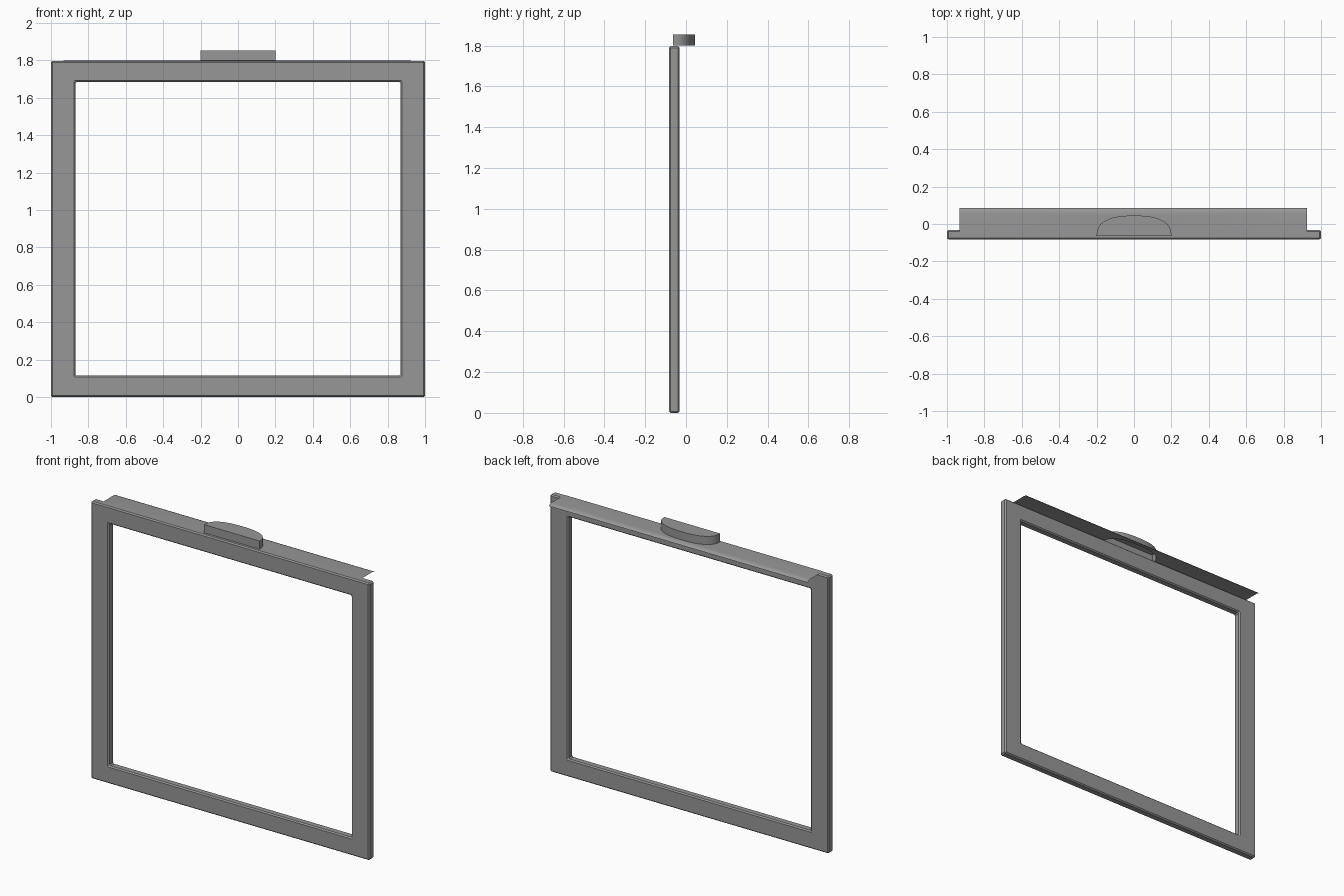
import bpy, bmesh, math

if "Cube" in bpy.data.objects:
    bpy.data.objects.remove(bpy.data.objects["Cube"])

# Dark grey finish shared by all parts
dark_grey = bpy.data.materials.new("dark_grey")
dark_grey.diffuse_color = (0.31, 0.31, 0.31, 1.0)
dark_grey.use_nodes = True
dark_grey.node_tree.nodes["Principled BSDF"].inputs["Base Color"].default_value = dark_grey.diffuse_color


def make_object(name, bm, smooth_angle=35):
    mesh = bpy.data.meshes.new(name)
    bm.to_mesh(mesh)
    bm.free()
    mesh.materials.append(dark_grey)
    obj = bpy.data.objects.new(name, mesh)
    bpy.context.collection.objects.link(obj)
    bpy.ops.object.select_all(action='DESELECT')
    obj.select_set(True)
    bpy.context.view_layer.objects.active = obj
    if smooth_angle:
        bpy.ops.object.shade_smooth_by_angle(angle=math.radians(smooth_angle))
    return obj


def loop_edges(bm, verts):
    return [bm.edges.new((a, b)) for a, b in zip(verts, verts[1:] + verts[:1])]


def rect(x, z0, z1):
    return [(-x, z0), (x, z0), (x, z1), (-x, z1)]


# Rectangular frame with flat chamfered edges
bm = bmesh.new()
outer = [bm.verts.new((x, -0.083, z)) for x, z in rect(1.0, 0.0, 1.797)]
inner = [bm.verts.new((x, -0.083, z)) for x, z in rect(0.869, 0.115, 1.685)]
faces = []
for i in range(4):
    j = (i + 1) % 4
    faces.append(bm.faces.new((outer[i], outer[j], inner[j], inner[i])))
ext = bmesh.ops.extrude_face_region(bm, geom=faces, use_keep_orig=True)
for v in ext["geom"]:
    if isinstance(v, bmesh.types.BMVert):
        v.co.y = -0.032
bmesh.ops.recalc_face_normals(bm, faces=bm.faces)
frame = make_object("frame", bm, smooth_angle=0)
bevel = frame.modifiers.new("chamfer", 'BEVEL')
bevel.width = 0.008
bevel.segments = 1
bevel.limit_method = 'ANGLE'

# D-shaped outline of the pull handle: flat front, rounded back
STEPS = 24
outline = []
for i in range(STEPS + 1):
    a = math.pi * i / STEPS
    c, s = math.cos(a), max(math.sin(a), 0.0)
    outline.append((math.copysign(0.2 * abs(c) ** 0.8, c), -0.064 + 0.109 * s ** 0.8))

# Hollow pull handle, open underneath
bm = bmesh.new()
low = [bm.verts.new((x, y, 1.8)) for x, y in outline]
high = [bm.verts.new((x, y, 1.853)) for x, y in outline]
n = len(outline)
for i in range(n):
    j = (i + 1) % n
    bm.faces.new((low[i], low[j], high[j], high[i]))
bm.faces.new(high)
make_object("pull_handle", bm)

# Thin top sheet with an opening under the handle and a drooping rear lip
LEFT, RIGHT = -0.933, 0.925
bm = bmesh.new()
corners = [(LEFT, -0.072), (RIGHT, -0.072), (RIGHT, 0.055), (LEFT, 0.055)]
border = [bm.verts.new((x, y, 1.8)) for x, y in corners]
hole = [bm.verts.new((x, y, 1.8)) for x, y in outline]
edges = loop_edges(bm, border) + loop_edges(bm, hole)
bmesh.ops.triangle_fill(bm, edges=edges, use_beauty=True, normal=(0, 0, 1))
row = [border[3], border[2]]
for y, z in [(0.068, 1.798), (0.078, 1.794), (0.085, 1.787)]:
    new = [bm.verts.new((x, y, z)) for x in (LEFT, RIGHT)]
    bm.faces.new((row[0], row[1], new[1], new[0]))
    row = new
bm.normal_update()
for f in bm.faces:
    if f.normal.z < 0:
        f.normal_flip()
make_object("top_sheet", bm)
